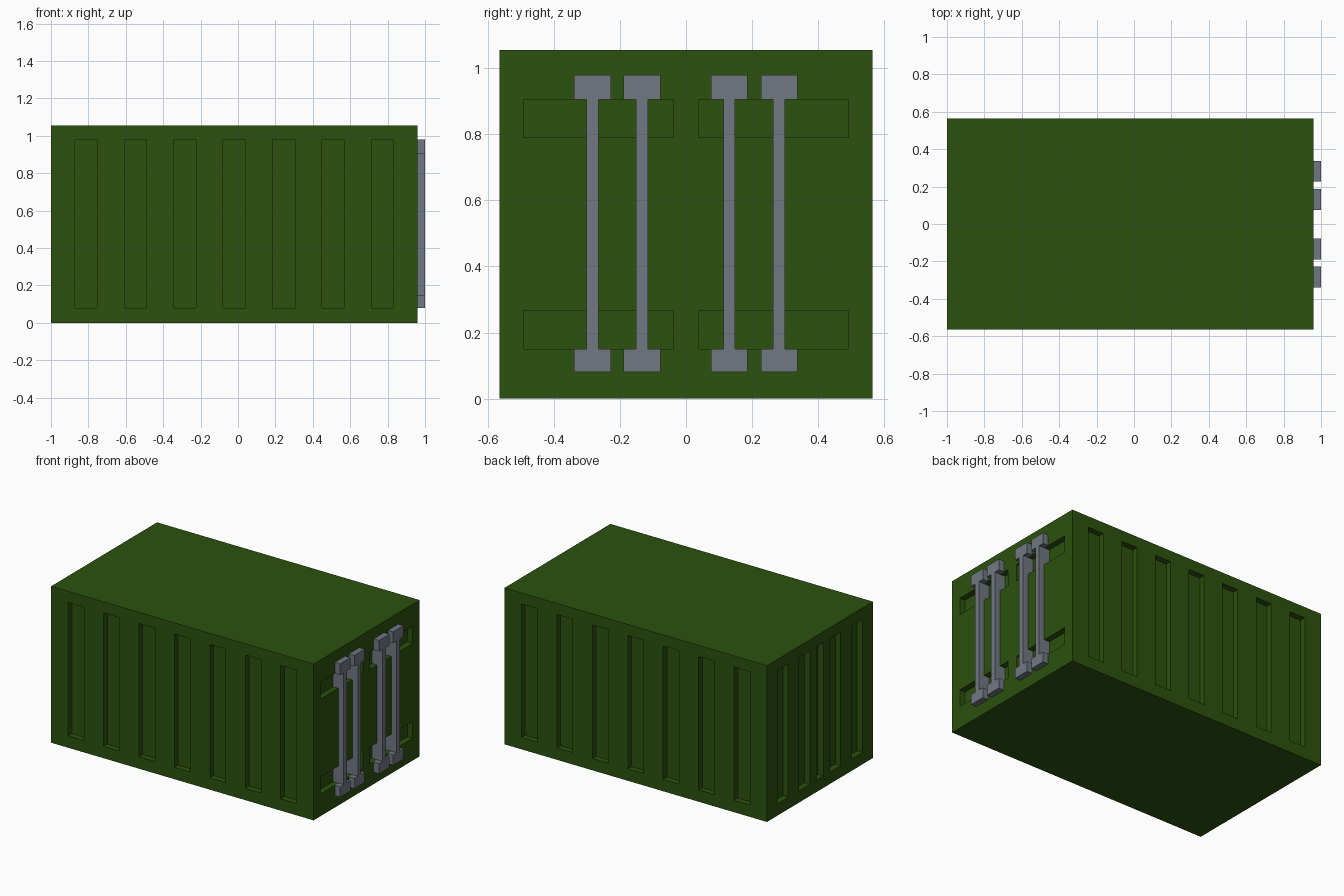
import bpy, bmesh
from mathutils import Matrix, Vector

if "Cube" in bpy.data.objects:
    bpy.data.objects.remove(bpy.data.objects["Cube"], do_unlink=True)


def material(name, rgb):
    mat = bpy.data.materials.new(name)
    mat.use_nodes = True
    mat.diffuse_color = (*rgb, 1)
    mat.node_tree.nodes["Principled BSDF"].inputs["Base Color"].default_value = (*rgb, 1)
    return mat


def boxes(name, spans, mat):
    """One object made of boxes, each given as (x, y, z) ranges."""
    bm = bmesh.new()
    for span in spans:
        size = Vector([hi - lo for lo, hi in span])
        centre = Vector([(hi + lo) / 2 for lo, hi in span])
        bmesh.ops.create_cube(bm, size=1, matrix=Matrix.Translation(centre) @ Matrix.Diagonal((*size, 1)))
    mesh = bpy.data.meshes.new(name)
    bm.to_mesh(mesh)
    bm.free()
    mesh.materials.append(mat)
    obj = bpy.data.objects.new(name, mesh)
    bpy.context.collection.objects.link(obj)
    return obj


def around(centre, width):
    return (centre - width / 2, centre + width / 2)


green = material("dark_green", (0.025, 0.084, 0.0044))
grey = material("steel_grey", (0.165, 0.188, 0.223))

LEFT, RIGHT, HALF, TOP = -1.0, 0.96, 0.565, 1.055
DEPTH, OVER = 0.04, 0.05
RIB_Z = (0.08, 0.98)

# Container body
body = boxes("container_body", [((LEFT, RIGHT), (-HALF, HALF), (0, TOP))], green)

# Recesses: long walls, closed end, door end
cuts = []
for i in range(7):
    x = around(-0.02 + (i - 3) * 0.2645, 0.118)
    cuts.append((x, (-HALF - OVER, -HALF + DEPTH), RIB_Z))
    cuts.append((x, (HALF - DEPTH, HALF + OVER), RIB_Z))
for y, width in ((-0.395, 0.113), (-0.165, 0.113), (0, 0.075), (0.165, 0.113), (0.395, 0.113)):
    cuts.append(((LEFT - OVER, LEFT + DEPTH), around(y, width), RIB_Z))
for y in (-0.265, 0.265):
    for z in (0.2075, 0.8475):
        cuts.append(((RIGHT - DEPTH, RIGHT + OVER), around(y, 0.454), around(z, 0.115)))
cutter = boxes("recess_cutter", cuts, green)
cutter.hide_render = True

# Apply the cut and drop the cutter
mod = body.modifiers.new("recesses", "BOOLEAN")
mod.operation, mod.solver, mod.object = "DIFFERENCE", "EXACT", cutter
bpy.context.view_layer.update()
evaluated = body.evaluated_get(bpy.context.evaluated_depsgraph_get())
cut_mesh = bpy.data.meshes.new_from_object(evaluated)
body.modifiers.clear()
body.data = cut_mesh
bpy.data.objects.remove(cutter, do_unlink=True)

# Door locking rods with a bracket at each end
for name, y in (("outer_right", -0.283), ("inner_right", -0.133), ("inner_left", 0.131), ("outer_left", 0.282)):
    boxes("locking_rod_" + name, [((RIGHT - DEPTH, 1), around(y, 0.036), (0.15, 0.905))], grey)
    boxes("rod_brackets_" + name,
          [((RIGHT, 1), around(y, 0.111), z) for z in ((0.08, 0.15), (0.905, 0.98))], grey)
